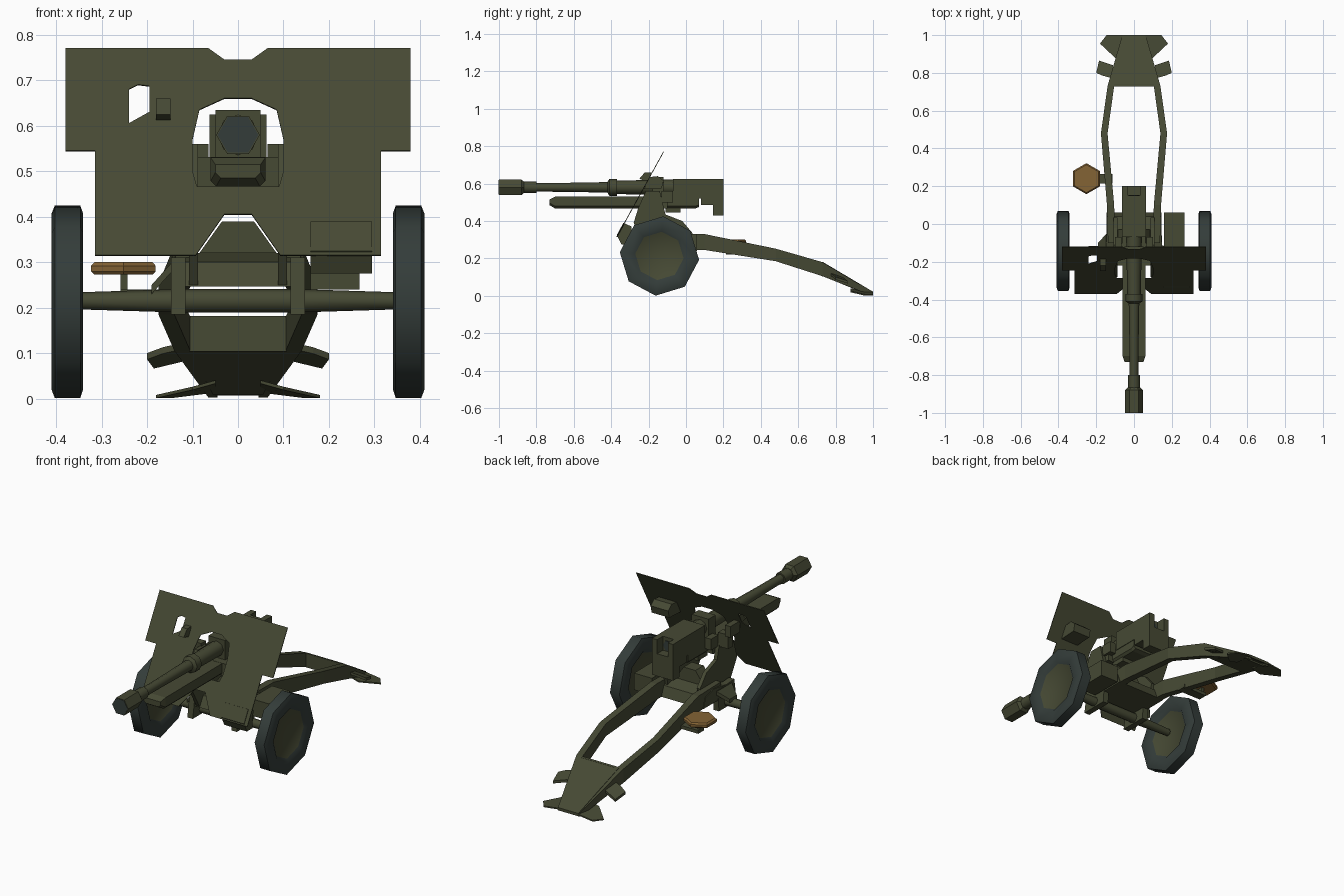
import bpy, bmesh, math

if "Cube" in bpy.data.objects:
    bpy.data.objects.remove(bpy.data.objects["Cube"])

def mat(name, rgb):
    m = bpy.data.materials.new(name)
    m.diffuse_color = (*rgb, 1)
    m.use_nodes = True
    m.node_tree.nodes["Principled BSDF"].inputs["Base Color"].default_value = m.diffuse_color
    return m

OLIVE = mat("olive_paint", (0.061, 0.067, 0.034))
RUBBER = mat("dark_rubber", (0.034, 0.046, 0.042))
LEATHER = mat("tan_seat", (0.23, 0.125, 0.035))

def loft(name, rings, material=OLIVE):
    """Skin a list of equal-length point rings and cap both ends."""
    bm = bmesh.new()
    vs = [[bm.verts.new(p) for p in r] for r in rings]
    n = len(rings[0])
    for a, b in zip(vs, vs[1:]):
        for i in range(n):
            j = (i + 1) % n
            bm.faces.new((a[i], a[j], b[j], b[i]))
    bm.faces.new(vs[0])
    bm.faces.new(vs[-1])
    bmesh.ops.recalc_face_normals(bm, faces=bm.faces)
    me = bpy.data.meshes.new(name)
    bm.to_mesh(me)
    bm.free()
    ob = bpy.data.objects.new(name, me)
    bpy.context.collection.objects.link(ob)
    me.materials.append(material)
    return ob

def side_prism(name, pts, x0, x1, material=OLIVE):
    """Extrude a (y, z) profile across x."""
    return loft(name, [[(x, y, z) for y, z in pts] for x in (x0, x1)], material)

def box(name, x0, x1, y0, y1, z0, z1, material=OLIVE):
    return side_prism(name, [(y0, z0), (y1, z0), (y1, z1), (y0, z1)], x0, x1, material)

def slab(name, pts, thick, material=OLIVE):
    """Thicken a 3D outline downward."""
    return loft(name, [pts, [(x, y, z - thick) for x, y, z in pts]], material)

def smooth(ob, deg):
    bpy.ops.object.select_all(action='DESELECT')
    ob.select_set(True)
    bpy.context.view_layer.objects.active = ob
    bpy.ops.object.shade_smooth_by_angle(angle=math.radians(deg))

def tube(name, profile, z, n, material=OLIVE, deg=65):
    """Round bar along y from (y, radius) pairs."""
    rings = [[(r * math.cos(2 * math.pi * i / n), y, z + r * math.sin(2 * math.pi * i / n))
              for i in range(n)] for y, r in profile]
    ob = loft(name, rings, material)
    smooth(ob, deg)
    return ob

# ---- barrel
ZB = 0.58
tube("barrel", [(-0.9, 0.031), (-0.8, 0.031), (-0.8, 0.023), (-0.65, 0.024),
                (-0.42, 0.028), (-0.41, 0.045), (-0.37, 0.045), (-0.37, 0.036),
                (-0.05, 0.042)], ZB, 8, deg=50)
tube("muzzle_brake", [(-1, 0.048), (-0.88, 0.048), (-0.865, 0.033)], ZB, 6, deg=25)
tube("muzzle_bore", [(-1.0, 0.045), (-0.995, 0.045)], ZB, 6, RUBBER, 25).location.y = -0.0015

# ---- breech
side_prism("breech", [(-0.07, 0.625), (0.15, 0.625), (0.15, 0.485), (0.08, 0.485),
                      (0.08, 0.52), (-0.07, 0.52)], -0.063, 0.063)
box("breech_foot", -0.063, 0.063, 0.145, 0.2, 0.43, 0.55)
for s in (-1, 1):
    box("breech_cheek", s * 0.032, s * 0.063, 0.148, 0.2, 0.545, 0.625)
tube("breech_bore", [(0.148, 0.03), (0.153, 0.03)], ZB, 6, RUBBER, 25)

# ---- cradle under the barrel
def cradle_ring(y, z0, z1, w):
    c = 0.012
    return [(-w, y, z1), (w, y, z1), (w, y, z0 + c), (w - c, y, z0), (c - w, y, z0), (-w, y, z0 + c)]
loft("cradle", [cradle_ring(-0.73, 0.485, 0.515, 0.05), cradle_ring(-0.70, 0.467, 0.53, 0.06),
                cradle_ring(0.05, 0.467, 0.53, 0.06), cradle_ring(0.07, 0.475, 0.53, 0.06)])
box("trunnion_block", -0.088, 0.088, -0.22, -0.1, 0.466, 0.531)
box("elevating_housing", -0.05, 0.05, -0.11, -0.03, 0.445, 0.5)
box("barrel_clamp", -0.05, 0.05, -0.18, -0.12, 0.53, 0.635)

# ---- carriage
for s in (-1, 1):
    side_prism("saddle_cheek", [(-0.28, 0.39), (-0.255, 0.47), (-0.215, 0.56), (-0.14, 0.56),
                                (-0.11, 0.435), (-0.02, 0.4), (0.035, 0.335), (0.02, 0.25),
                                (-0.2, 0.25)], s * 0.088, s * 0.108)
    box("cheek_cap", s * 0.065, s * 0.1, -0.13, -0.07, 0.5, 0.56)
    side_prism("axle_bracket", [(-0.22, 0.185), (-0.07, 0.185), (-0.06, 0.3), (-0.2, 0.31)],
               s * 0.115, s * 0.147)
side_prism("saddle", [(-0.2, 0.246), (0.06, 0.246), (0.04, 0.3), (-0.03, 0.32), (-0.17, 0.3)],
           -0.145, 0.145)
loft("elevating_arc", [[(-0.085, y, 0.32), (0.085, y, 0.32), (0.035, y, 0.39), (-0.035, y, 0.39)]
                       for y in (-0.1, -0.03)])
slab("saddle_gusset", [(-0.145, -0.18, 0.3), (-0.19, -0.16, 0.25), (-0.19, -0.1, 0.25),
                       (-0.145, -0.05, 0.3)], 0.02)

# axle, thicker in the middle
def axle_ring(x, r):
    return [(x, -0.14 + r * math.cos(math.radians(a)), 0.215 + r * math.sin(math.radians(a)))
            for a in range(0, 360, 45)]
smooth(loft("axle", [axle_ring(-0.345, 0.019), axle_ring(-0.12, 0.026),
                     axle_ring(0.12, 0.026), axle_ring(0.345, 0.019)]), 50)

# ---- wheels: eight-sided tyre with a hub disc on each side
def wheel_ring(x, r):
    return [(x, -0.142 + r * math.cos(math.radians(a - 5.5)),
             0.213 + r * math.sin(math.radians(a - 5.5))) for a in range(0, 360, 45)]
for s in (-1, 1):
    w = loft("wheel", [wheel_ring(s * x, r) for x, r in
                       ((0.352, 0.13), (0.341, 0.145), (0.341, 0.195), (0.347, 0.213),
                        (0.403, 0.213), (0.41, 0.195), (0.41, 0.145), (0.399, 0.13))], RUBBER)
    w.data.materials.append(OLIVE)
    for f in w.data.polygons:
        if len(f.vertices) == 8:
            f.material_index = 1
    smooth(w, 50)

# ---- sloped shield with the gun port and the sight window
tilt = math.atan2(0.25, 0.455)
half = [(0.03, 0.745), (0.065, 0.77), (0.38, 0.77), (0.38, 0.545), (0.315, 0.545),
        (0.315, 0.315), (0.093, 0.315), (0.03, 0.405)]
port = [(0.03, 0.66), (0.085, 0.635), (0.1, 0.57), (0.1, 0.5), (0.09, 0.465)]
window = [(-0.24, 0.605), (-0.24, 0.68), (-0.22, 0.69), (-0.195, 0.687), (-0.195, 0.63)]
def mirrored(pts):
    return pts + [(-x, z) for x, z in reversed(pts)]
cu = bpy.data.curves.new("shield", 'CURVE')
cu.dimensions = '2D'
cu.fill_mode = 'BOTH'
cu.extrude = 0.002
for loop in (mirrored(half), mirrored(port), window):
    sp = cu.splines.new('POLY')
    sp.points.add(len(loop) - 1)
    sp.use_cyclic_u = True
    for p, (x, z) in zip(sp.points, loop):
        p.co = (x, (z - 0.77) / math.cos(tilt), 0, 1)
cu.materials.append(OLIVE)
shield = bpy.data.objects.new("shield", cu)
bpy.context.collection.objects.link(shield)
shield.location = (0, -0.12, 0.77)
shield.rotation_euler.x = math.pi / 2 - tilt
bpy.ops.object.select_all(action='DESELECT')
shield.select_set(True)
bpy.context.view_layer.objects.active = shield
bpy.ops.object.convert(target='MESH')

# ---- boxes and sight around the shield
side_prism("shield_box", [(-0.195, 0.635), (-0.15, 0.64), (-0.12, 0.615), (-0.13, 0.575),
                          (-0.225, 0.57)], 0.19, 0.295)
side_prism("lower_shield_box", [(-0.37, 0.325), (-0.335, 0.39), (-0.29, 0.37), (-0.3, 0.275),
                                (-0.345, 0.275)], 0.16, 0.295)
box("ammunition_box", 0.16, 0.267, -0.12, 0.06, 0.24, 0.33)
side_prism("sight_hood", [(-0.25, 0.625), (-0.22, 0.66), (-0.185, 0.66), (-0.2, 0.61)],
           -0.18, -0.148)
box("sight_bracket", -0.18, -0.148, -0.2, -0.12, 0.57, 0.63)
box("sight_arm", -0.16, -0.1, -0.17, -0.13, 0.5, 0.575)

# ---- bowed box trail
stations = [(-0.1, 0.1, 0.138, 0.33, 0.25), (0.1, 0.105, 0.143, 0.33, 0.245),
            (0.48, 0.14, 0.175, 0.252, 0.185), (0.73, 0.105, 0.14, 0.18, 0.105),
            (0.99, 0.045, 0.065, 0.025, 0.002)]
for s in (-1, 1):
    loft("trail_leg", [[(s * a, y, b), (s * c, y, b), (s * c, y, t), (s * a, y, t)]
                       for y, a, c, t, b in stations])
    slab("spade", [(s * 0.05, 0.88, 0.04), (s * 0.1, 0.88, 0.026), (s * 0.18, 0.955, 0.008),
                   (s * 0.145, 1.0, 0.008), (s * 0.05, 1.0, 0.02)], 0.007)
    slab("trail_handle", [(s * 0.11, 0.77, 0.125), (s * 0.165, 0.785, 0.113),
                          (s * 0.2, 0.8, 0.1), (s * 0.185, 0.865, 0.08),
                          (s * 0.11, 0.84, 0.098)], 0.014)
slab("trail_plate", [(-0.115, 0.73, 0.182), (0.115, 0.73, 0.182),
                     (0.06, 1.0, 0.022), (-0.06, 1.0, 0.022)], 0.015)
box("trail_cross_panel", -0.107, 0.107, 0.728, 0.738, 0.103, 0.178)
slab("trail_underside", [(-0.107, 0.73, 0.115), (0.107, 0.73, 0.115),
                         (0.055, 0.97, 0.018), (-0.055, 0.97, 0.018)], 0.01)

# ---- seat on its arm
def seat_ring(z, r):
    return [(-0.252 + r * math.cos(math.radians(a)), 0.24 + r * math.sin(math.radians(a)), z)
            for a in range(30, 390, 60)]
loft("seat", [seat_ring(0.273, 0.075), seat_ring(0.28, 0.082), seat_ring(0.292, 0.082),
              seat_ring(0.3, 0.074)], LEATHER)
box("seat_post", -0.258, -0.243, 0.23, 0.25, 0.225, 0.275)
box("seat_arm", -0.258, -0.115, 0.215, 0.265, 0.222, 0.24)
